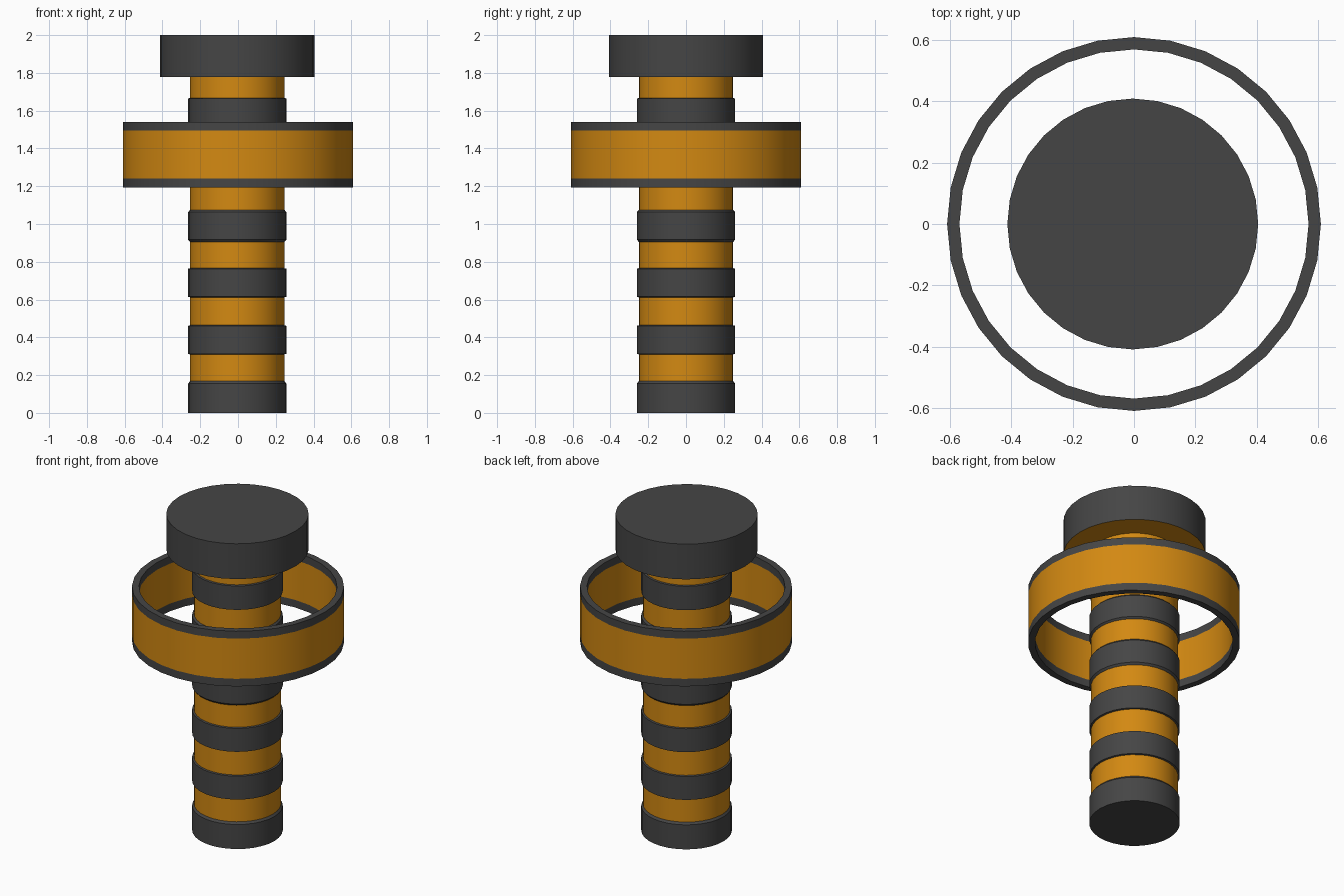
import bpy, bmesh
from math import cos, sin, tau

if "Cube" in bpy.data.objects:
    bpy.data.objects.remove(bpy.data.objects["Cube"])

SIDES = 32


def material(name, color):
    m = bpy.data.materials.new(name)
    m.diffuse_color = color
    m.use_nodes = True
    m.node_tree.nodes["Principled BSDF"].inputs["Base Color"].default_value = m.diffuse_color
    return m


DARK, ORANGE = 0, 1
mats = [material("dark_grey", (0.06, 0.06, 0.06, 1)),
        material("orange", (0.65, 0.25, 0.006, 1))]


def lathe(name, profile, colors, x=0.0, closed=False, bottom=None, top=None):
    """Spin (radius, z) points; colors holds one material index per segment."""
    bm = bmesh.new()
    rings = [[bm.verts.new((x + r * cos(tau * i / SIDES), r * sin(tau * i / SIDES), z))
              for i in range(SIDES)] for r, z in profile]
    for k, color in enumerate(colors):
        a, b = rings[k], rings[(k + 1) % len(rings)]
        for i in range(SIDES):
            j = (i + 1) % SIDES
            bm.faces.new((a[i], a[j], b[j], b[i])).material_index = color
    if bottom is not None:
        bm.faces.new(rings[0][::-1]).material_index = bottom
    if top is not None:
        bm.faces.new(rings[-1]).material_index = top
    mesh = bpy.data.meshes.new(name)
    bm.to_mesh(mesh)
    bm.free()
    for m in mats:
        mesh.materials.append(m)
    obj = bpy.data.objects.new(name, mesh)
    bpy.context.collection.objects.link(obj)
    bpy.context.view_layer.objects.active = obj
    obj.select_set(True)
    bpy.ops.object.shade_smooth_by_angle()
    obj.select_set(False)
    return obj


X = -0.004           # the column sits a hair left of the ring
CORE, BAND = 0.25, 0.26

# Column: orange core with raised dark bands (bottom, top, edge chamfer)
bands = [(0.31, 0.464, 0.003), (0.612, 0.766, 0.003), (0.905, 1.075, 0.012),
         (1.21, 1.37, 0.01), (1.51, 1.667, 0.003)]
profile = [(BAND, 0), (BAND, 0.155), (CORE, 0.168)]
colors = [DARK, DARK]
for low, high, c in bands:
    profile += [(CORE, low), (BAND, low + c), (BAND, high - c), (CORE, high)]
    colors += [ORANGE, DARK, DARK, DARK]
profile.append((CORE, 1.777))
colors.append(ORANGE)
lathe("column", profile, colors, X, bottom=DARK)

# End cap: dark disc with an orange underside
lathe("end_cap", [(CORE, 1.777), (0.408, 1.777), (0.408, 2.0)],
      [ORANGE, DARK], X, top=DARK)

# Floating ring: orange wall with dark rims
R, r = 0.608, 0.568
lathe("ring", [(R, 1.192), (R, 1.24), (R, 1.494), (R, 1.541),
               (r, 1.541), (r, 1.494), (r, 1.24), (r, 1.192)],
      [DARK, ORANGE, DARK, DARK, DARK, ORANGE, DARK, DARK], closed=True)
